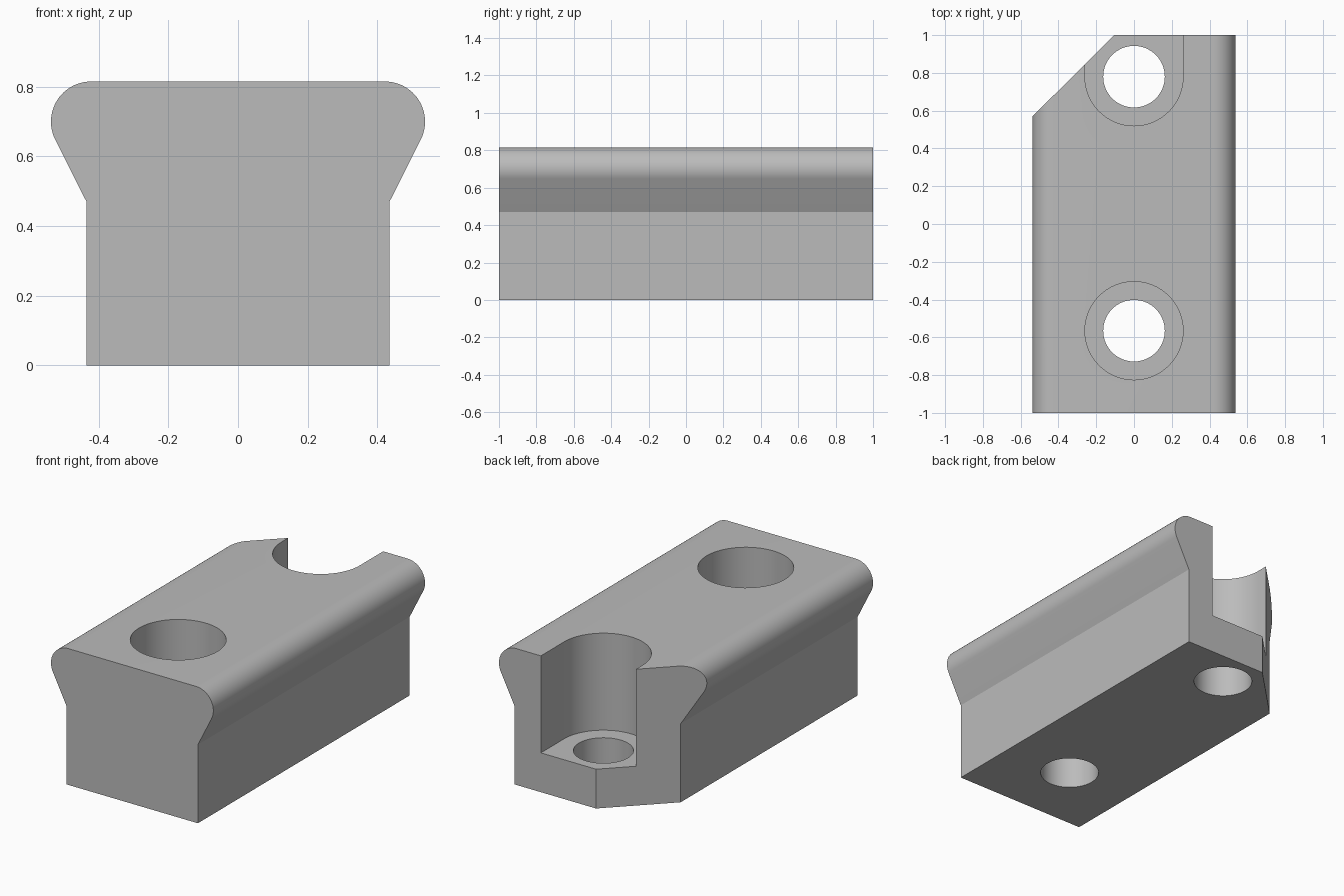
import bpy, bmesh
from math import sin, cos, pi, radians
from mathutils import Vector

cube = bpy.data.objects.get("Cube")
if cube:
    bpy.data.objects.remove(cube, do_unlink=True)

# Single grey finish
grey = bpy.data.materials.new("satin_grey")
grey.use_nodes = True
colour = (0.5, 0.5, 0.5, 1)
grey.diffuse_color = colour
grey.node_tree.nodes["Principled BSDF"].inputs["Base Color"].default_value = colour


def prism(name, outline, sweep):
    """Extrude a closed outline of 3D points along a vector."""
    bm = bmesh.new()
    face = bm.faces.new([bm.verts.new(p) for p in outline])
    result = bmesh.ops.extrude_face_region(bm, geom=[face])
    moved = [g for g in result["geom"] if isinstance(g, bmesh.types.BMVert)]
    bmesh.ops.translate(bm, verts=moved, vec=sweep)
    bmesh.ops.recalc_face_normals(bm, faces=bm.faces)
    mesh = bpy.data.meshes.new(name)
    bm.to_mesh(mesh)
    bm.free()
    obj = bpy.data.objects.new(name, mesh)
    bpy.context.collection.objects.link(obj)
    mesh.materials.append(grey)
    return obj


def arc(cx, cy, r, start, end, steps):
    angles = [radians(start + (end - start) * i / steps) for i in range(steps + 1)]
    return [(cx + r * cos(a), cy + r * sin(a)) for a in angles]


# Rail bar: straight sides, flared flanks and rounded shoulders
half = [(0.435, 0), (0.435, 0.47)] + arc(0.422, 0.7, 0.115, -26.6, 90, 24)
profile = half + [(-x, z) for x, z in reversed(half)]
bar = prism("rail_bar", [(x, -1, z) for x, z in profile], (0, 2, 0))

# Slanted cut across the back right corner
start, end = Vector((-0.537, 0.57, 0)), Vector((-0.105, 1, 0))
along = end - start
bm = bmesh.new()
bm.from_mesh(bar.data)
bmesh.ops.bisect_plane(bm, geom=bm.verts[:] + bm.edges[:] + bm.faces[:],
                       plane_co=start, plane_no=(-along.y, along.x, 0),
                       clear_outer=True)
bmesh.ops.holes_fill(bm, edges=[e for e in bm.edges if e.is_boundary])
bmesh.ops.recalc_face_normals(bm, faces=bm.faces)
bm.to_mesh(bar.data)
bm.free()

# Bolt holes with wide counterbores; the back one opens out through the end
front_y, back_y, floor = -0.565, 0.78, 0.235
bore, hole = 0.26, 0.163


def cutter(name, outline, low, high):
    return prism(name, [(x, y, low) for x, y in outline], (0, 0, high - low))


def circle(y, r):
    return arc(0, y, r, 0, 360, 64)[:-1]


slot = arc(0, back_y, bore, 180, 360, 32) + [(bore, 1.2), (-bore, 1.2)]
cutters = [
    cutter("front_counterbore", circle(front_y, bore), floor, 1),
    cutter("back_counterbore", slot, floor, 1),
    cutter("front_hole", circle(front_y, hole), -0.1, 0.5),
    cutter("back_hole", circle(back_y, hole), -0.1, 0.5),
]
bpy.ops.object.select_all(action="DESELECT")
bpy.context.view_layer.objects.active = bar
bar.select_set(True)
for tool in cutters:
    tool.hide_render = True
    mod = bar.modifiers.new(tool.name, "BOOLEAN")
    mod.operation = "DIFFERENCE"
    mod.solver = "EXACT"
    mod.object = tool
    bpy.ops.object.modifier_apply(modifier=mod.name)
    bpy.data.objects.remove(tool, do_unlink=True)

bpy.ops.object.shade_smooth_by_angle(angle=radians(20))
